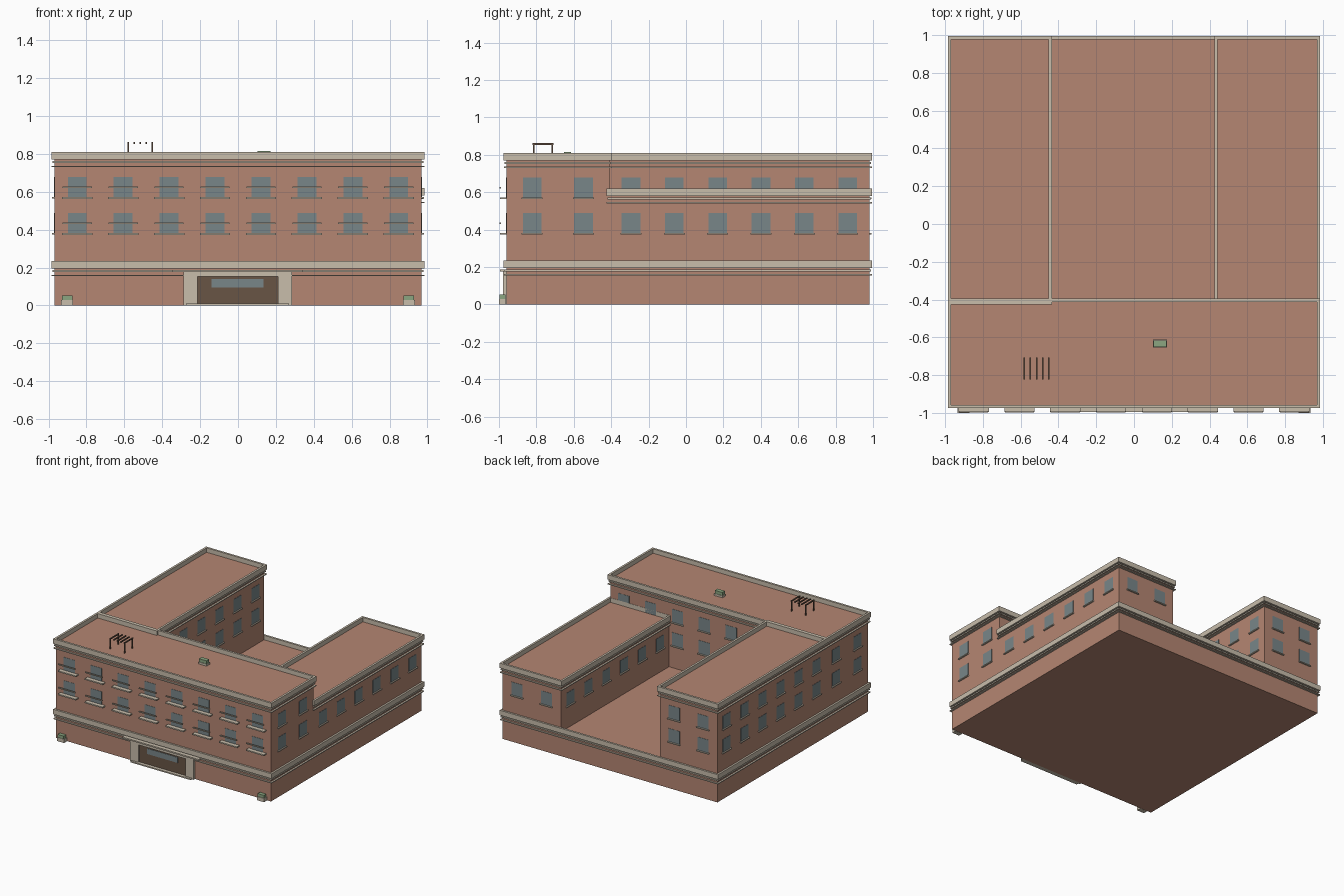
import bpy, bmesh

if "Cube" in bpy.data.objects:
    bpy.data.objects.remove(bpy.data.objects["Cube"])


def mat(name, rgb):
    m = bpy.data.materials.new(name)
    m.diffuse_color = (*rgb, 1)
    m.use_nodes = True
    m.node_tree.nodes["Principled BSDF"].inputs["Base Color"].default_value = m.diffuse_color
    return m


BRICK = mat("brick", (0.46, 0.24, 0.17))
STONE = mat("stone", (0.58, 0.51, 0.41))
GLASS = mat("glass", (0.19, 0.24, 0.25))
WOOD = mat("dark_wood", (0.14, 0.09, 0.06))
LEAF = mat("leaf", (0.26, 0.38, 0.22))


def finish(name, bm, material):
    bmesh.ops.recalc_face_normals(bm, faces=bm.faces)
    me = bpy.data.meshes.new(name)
    bm.to_mesh(me)
    bm.free()
    me.materials.append(material)
    ob = bpy.data.objects.new(name, me)
    bpy.context.collection.objects.link(ob)
    return ob


def add_box(bm, x0, x1, y0, y1, z0, z1):
    vs = bmesh.ops.create_cube(bm, size=1)["verts"]
    for v in vs:
        v.co = (x1 if v.co.x > 0 else x0, y1 if v.co.y > 0 else y0, z1 if v.co.z > 0 else z0)


def boxes(name, material, *dims):
    bm = bmesh.new()
    for d in dims:
        add_box(bm, *d)
    return finish(name, bm, material)


def add_ring(bm, x0, x1, y0, y1, z0, z1, out, inset=0.002):
    # rectangular tube running round a block
    loops = []
    for d, z in ((out, z0), (out, z1), (-inset, z1), (-inset, z0)):
        loops.append([bm.verts.new(p) for p in ((x0 - d, y0 - d, z), (x1 + d, y0 - d, z),
                                                (x1 + d, y1 + d, z), (x0 - d, y1 + d, z))])
    for a in range(4):
        for i in range(4):
            p, q, j = loops[a], loops[(a + 1) % 4], (i + 1) % 4
            bm.faces.new((p[i], p[j], q[j], q[i]))


def block(name, x0, x1, y0, y1, z0, top):
    # brick volume with parapet band and two mouldings below it
    boxes(name + "_walls", BRICK, (x0, x1, y0, y1, z0, top - 0.036))
    bm = bmesh.new()
    for lo, hi, out in ((0.04, 0, 0.015), (0.058, 0.048, 0.01), (0.08, 0.073, 0.014)):
        add_ring(bm, x0, x1, y0, y1, top - lo, top - hi, out)
    finish(name + "_cornice", bm, STONE)


# Plan dimensions
W, YF, YM, YB = 0.97, -0.96, -0.41, 0.98
LX, RX = -0.45, 0.44
block("base", -W, W, YF, YB, 0, 0.235)
block("front_block", -W, W, YF, YM, 0.199, 0.81)
block("left_wing", -W, LX, YM, YB, 0.199, 0.81)
block("right_wing", RX, W, YM, YB, 0.199, 0.62)

# Windows and sills
FLOORS = (0.38, 0.57)
panes, sills = bmesh.new(), bmesh.new()


def slab(bm, axis, pos, side, c, half, z0, z1, depth):
    a, b = sorted((pos - side * 0.003, pos + side * depth))
    if axis == "x":
        add_box(bm, a, b, c - half, c + half, z0, z1)
    else:
        add_box(bm, c - half, c + half, a, b, z0, z1)


def windows(axis, pos, side, centres, floors=FLOORS, sill=True):
    for z in floors:
        for c in centres:
            slab(panes, axis, pos, side, c, 0.05, z, z + 0.108, 0.002)
            if sill:
                slab(sills, axis, pos, side, c, 0.056, z - 0.006, z + 0.002, 0.012)


def spread(a, b, n):
    return [a + (b - a) * (i + 0.5) / n for i in range(n)]


front_x = spread(-W, W, 8)
block_y, wing_y = spread(YF, YM, 2), spread(YM, YB, 6)
windows("y", YF, -1, front_x, sill=False)
windows("x", -W, -1, block_y + wing_y)
windows("x", W, 1, block_y)
windows("x", W, 1, wing_y, FLOORS[:1])
windows("x", LX, 1, wing_y)
windows("x", RX, -1, wing_y, FLOORS[:1])
windows("y", YB, 1, spread(-W, LX, 2))
windows("y", YB, 1, spread(RX, W, 2), FLOORS[:1])
windows("y", YM, 1, [x for x in front_x if LX < x < RX])
windows("y", YM, 1, [x for x in front_x if x > RX], FLOORS[1:])
finish("window_panes", panes, GLASS)
finish("window_sills", sills, STONE)

# Front balconies: slab and rail
boxes("balcony_slabs", STONE, *[(x - 0.08, x + 0.08, -0.995, YF + 0.002, z - 0.007, z + 0.003)
                                for x in front_x for z in FLOORS])
boxes("balcony_rails", STONE, *[(x - 0.077, x + 0.077, -0.997, -0.989, z + 0.05, z + 0.058)
                                for x in front_x for z in FLOORS])

# Entrance
boxes("entrance_frame", STONE, (-0.288, -0.213, -0.978, -0.958, 0, 0.178),
      (0.21, 0.285, -0.978, -0.958, 0, 0.178), (-0.213, 0.21, -0.978, -0.958, 0.152, 0.178))
boxes("entrance_door", WOOD, (-0.214, 0.211, -0.968, -0.958, 0, 0.153))
boxes("entrance_glass", GLASS, (-0.14, 0.135, -0.971, -0.966, 0.095, 0.14))
boxes("entrance_canopy", STONE, (-0.345, 0.34, -0.995, -0.958, 0.177, 0.188))
boxes("entrance_step", STONE, (-0.275, 0.27, -0.995, -0.958, 0, 0.01))

# Corner planters and roof planter
boxes("planter_boxes", STONE, (-0.935, -0.87, -1, -0.962, 0, 0.03), (0.87, 0.935, -1, -0.962, 0, 0.03),
      (0.1, 0.175, -0.655, -0.612, 0.77, 0.79))
boxes("planter_hedges", LEAF, (-0.93, -0.875, -0.996, -0.966, 0.028, 0.053),
      (0.875, 0.93, -0.996, -0.966, 0.028, 0.053), (0.104, 0.171, -0.651, -0.616, 0.788, 0.815))

# Roof pergola
boxes("pergola_posts", WOOD, *[(x - 0.004, x + 0.004, y - 0.004, y + 0.004, 0.77, 0.855)
                               for x in (-0.58, -0.452) for y in (-0.815, -0.715)])
boxes("pergola_slats", WOOD, *[(-0.58 + i * 0.032 - 0.004, -0.58 + i * 0.032 + 0.004, -0.822, -0.708, 0.853, 0.862)
                               for i in range(5)])
